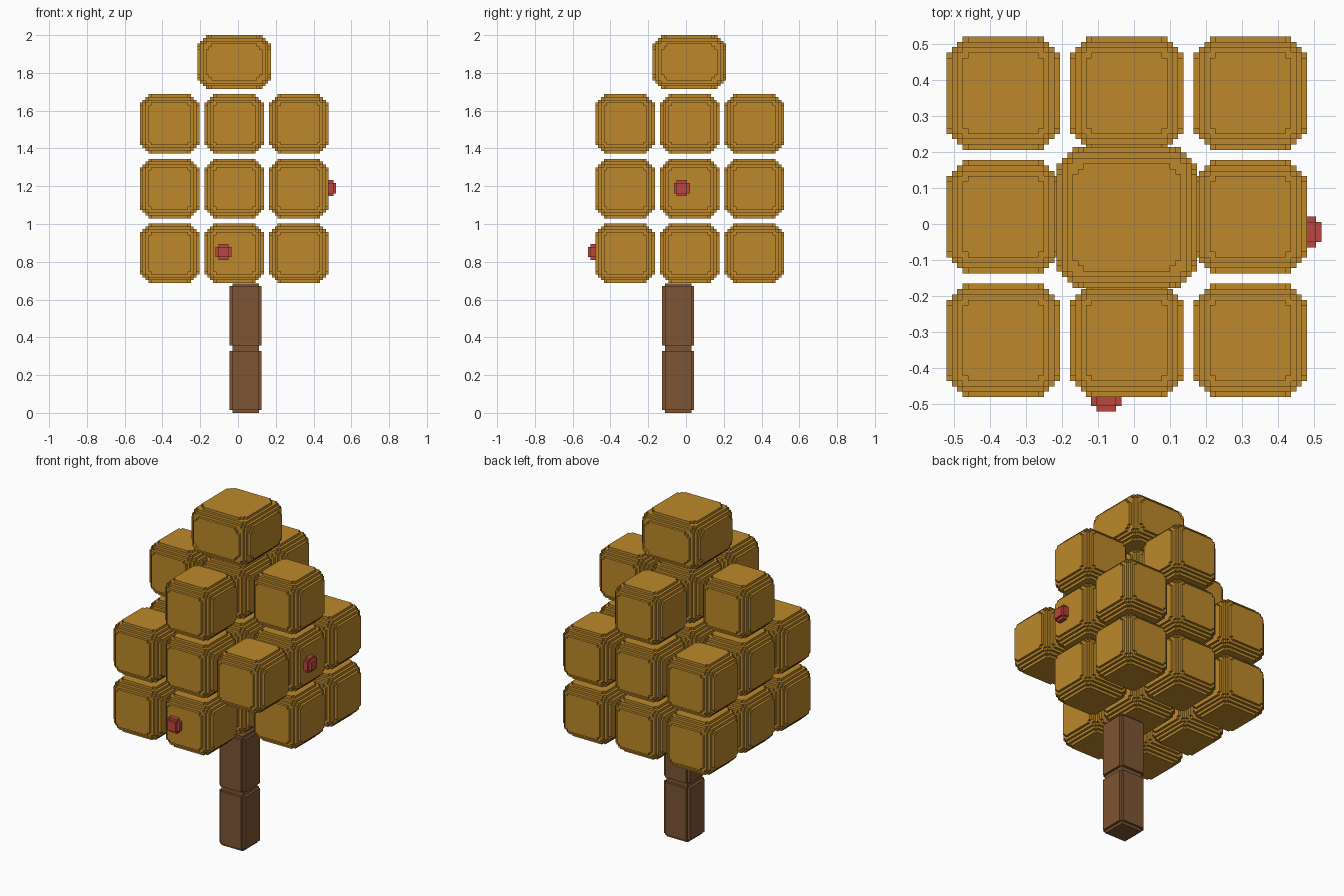
import bpy, bmesh
from mathutils import Vector

if "Cube" in bpy.data.objects:
    bpy.data.objects.remove(bpy.data.objects["Cube"], do_unlink=True)

STEP = 0.015  # size of one stair step on the rounded edges


def material(name, rgb):
    m = bpy.data.materials.new(name)
    m.use_nodes = True
    color = (*rgb, 1)
    m.diffuse_color = color
    m.node_tree.nodes["Principled BSDF"].inputs["Base Color"].default_value = color
    return m


ochre = material("ochre leaves", (0.51, 0.25, 0.024))
brown = material("brown bark", (0.205, 0.09, 0.035))
red = material("red fruit", (0.51, 0.062, 0.045))


def stepped_block(name, size, radius, limit, mat):
    """Box whose edges and corners are rounded in small square stairs."""
    count = 2 * radius + 1

    def coords(length):
        low = [-length / 2 + STEP * i for i in range(radius + 1)]
        return low + [-c for c in reversed(low)]

    axes = [coords(s) for s in size]

    def filled(cell):
        if min(cell) < 0 or max(cell) >= count:
            return False
        insets = [min(c, count - 1 - c) for c in cell]
        return sum(max(radius - i - 0.5, 0) ** 2 for i in insets) <= limit

    bm = bmesh.new()
    cells = [(i, j, k) for i in range(count) for j in range(count) for k in range(count)]
    for cell in filter(filled, cells):
        for axis in range(3):
            u, v = (axis + 1) % 3, (axis + 2) % 3
            for side in (0, 1):
                neighbour = list(cell)
                neighbour[axis] += 2 * side - 1
                if filled(neighbour):
                    continue
                # One exposed face, wound to point outward
                ring = [(0, 0), (1, 0), (1, 1), (0, 1)]
                verts = []
                for du, dv in (ring if side else reversed(ring)):
                    p = Vector()
                    p[axis] = axes[axis][cell[axis] + side]
                    p[u] = axes[u][cell[u] + du]
                    p[v] = axes[v][cell[v] + dv]
                    verts.append(bm.verts.new(p))
                bm.faces.new(verts)
    bmesh.ops.remove_doubles(bm, verts=bm.verts, dist=0.0005)
    bmesh.ops.dissolve_limit(bm, angle_limit=0.01, verts=bm.verts, edges=bm.edges)
    mesh = bpy.data.meshes.new(name)
    bm.to_mesh(mesh)
    bm.free()
    mesh.materials.append(mat)
    return mesh


def place(name, mesh, location):
    ob = bpy.data.objects.new(name, mesh)
    ob.location = location
    bpy.context.collection.objects.link(ob)


# Trunk: two stacked blocks
trunk = stepped_block("trunk_block", (0.17, 0.17, 0.343), 2, 3, brown)
for n, z in enumerate((0.1715, 0.5145)):
    place(f"trunk_{n + 1}", trunk, (0.04, -0.042, z))

# Foliage: three layers of separate cubes
leaf = stepped_block("leaf_block", (0.315, 0.315, 0.315), 5, 23, ochre)
PITCH = 0.3425
for layer, name in enumerate(("lower", "middle", "upper")):
    for i in (-1, 0, 1):
        for j in (-1, 0, 1):
            if layer == 0 and (i, j) == (1, -1):
                continue  # open corner of the lower layer
            if layer == 2 and i and j:
                continue  # upper layer is a plus shape
            place(f"{name}_leaves_{i + 1}_{j + 1}", leaf,
                  (-0.02 + i * PITCH, 0.02 + j * PITCH, 0.845 + layer * PITCH))

# Crown block on top
crown = stepped_block("crown_block", (0.39, 0.39, 0.285), 5, 22.6, ochre)
place("crown_leaves", crown, (-0.02, 0.018, 1.8575))

# Fruit, half sunk into the foliage
fruit = stepped_block("fruit_block", (0.085, 0.085, 0.085), 2, 3, red)
place("front_fruit", fruit, (-0.077, -0.4775, 0.852))
place("side_fruit", fruit, (0.4775, -0.022, 1.19))
